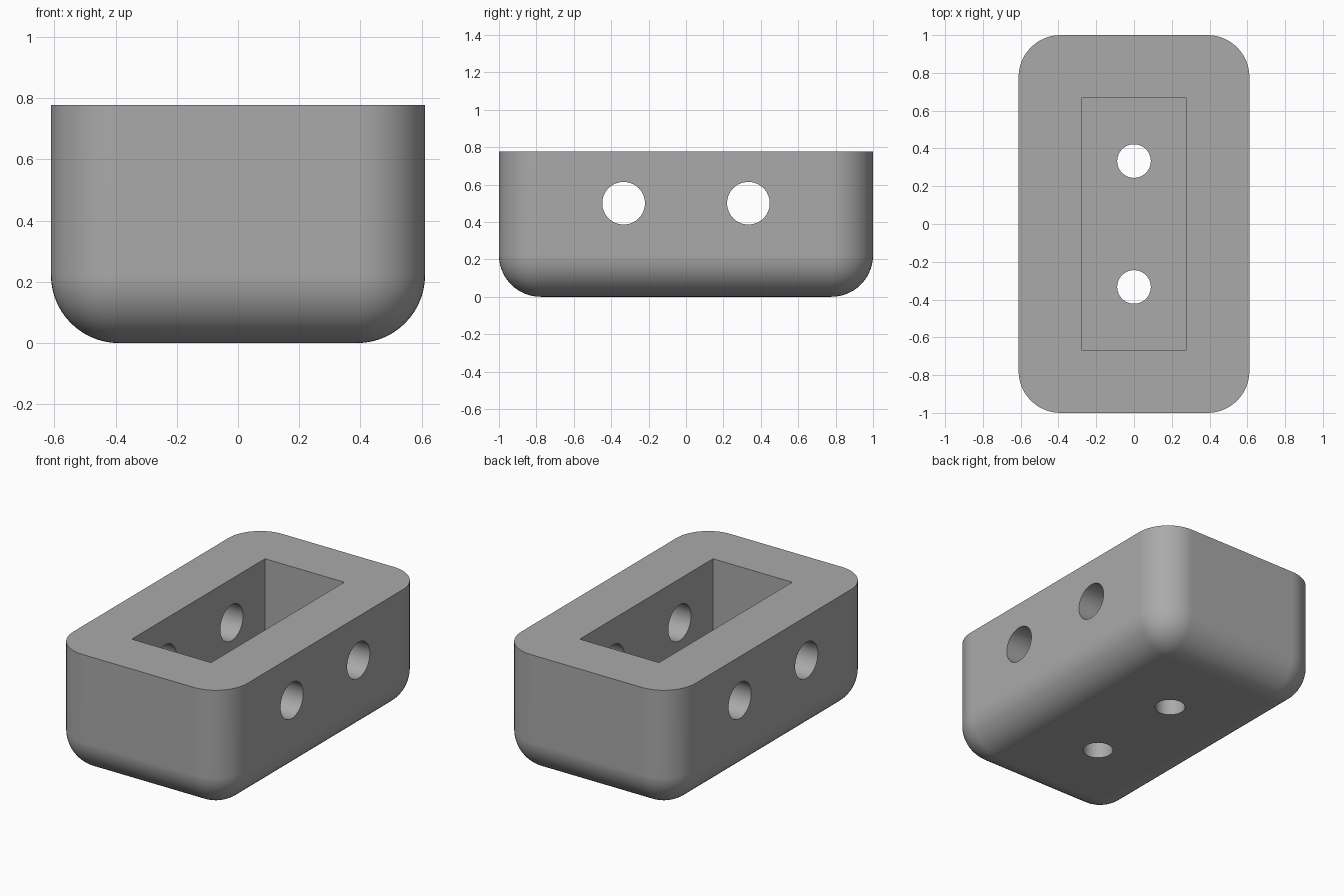
import bpy, bmesh
from math import radians
from mathutils import Matrix

if "Cube" in bpy.data.objects:
    bpy.data.objects.remove(bpy.data.objects["Cube"], do_unlink=True)

U = 1 / 18                      # design unit: the block is 36 units long
WIDTH, LENGTH, HEIGHT = 22 * U, 36 * U, 14 * U
FILLET, FLOOR = 4 * U, 4 * U

grey = bpy.data.materials.new("plain grey")
grey.use_nodes = True
colour = (0.4, 0.4, 0.4, 1)
grey.diffuse_color = colour
grey.node_tree.nodes["Principled BSDF"].inputs["Base Color"].default_value = colour


def make_object(name, bm):
    mesh = bpy.data.meshes.new(name)
    bm.to_mesh(mesh)
    bm.free()
    mesh.materials.append(grey)
    obj = bpy.data.objects.new(name, mesh)
    bpy.context.collection.objects.link(obj)
    return obj


def box(size, z_low):
    bm = bmesh.new()
    bmesh.ops.create_cube(bm, size=1)
    bmesh.ops.scale(bm, vec=size, verts=bm.verts)
    bmesh.ops.translate(bm, vec=(0, 0, z_low + size[2] / 2), verts=bm.verts)
    return bm


def cylinder(name, radius, depth, centre, turn):
    bm = bmesh.new()
    place = Matrix.Translation(centre) @ Matrix.Rotation(turn, 4, "Y")
    bmesh.ops.create_cone(bm, cap_ends=True, segments=64, radius1=radius,
                          radius2=radius, depth=depth, matrix=place)
    return make_object(name, bm)


# Block with rounded upright corners and rounded underside
bm = box((WIDTH, LENGTH, HEIGHT), 0)
edges = [e for e in bm.edges if min(v.co.z for v in e.verts) < 0.01]
bmesh.ops.bevel(bm, geom=edges, offset=FILLET, offset_type="OFFSET",
                segments=14, profile=0.5, affect="EDGES")
block = make_object("hollow_block", bm)

# Pocket, cross holes and floor holes
cutters = [make_object("pocket_cutter", box((10 * U, 24 * U, HEIGHT), FLOOR))]
for side, label in ((-1, "front"), (1, "back")):
    y = side * 6 * U
    cutters.append(cylinder(label + "_cross_hole", 2.05 * U, 2, (0, y, 9 * U), radians(90)))
    cutters.append(cylinder(label + "_floor_hole", 1.6 * U, 8 * U, (0, y, 2 * U), 0))

bpy.context.view_layer.objects.active = block
block.select_set(True)
for cutter in cutters:
    cutter.hide_render = True
    cut = block.modifiers.new(cutter.name, "BOOLEAN")
    cut.operation, cut.solver, cut.object = "DIFFERENCE", "EXACT", cutter
    bpy.ops.object.modifier_apply(modifier=cut.name)
    bpy.data.objects.remove(cutter, do_unlink=True)

# Smooth fillets and bores, crisp rims
bpy.ops.object.shade_smooth_by_angle(angle=radians(30))
normals = block.modifiers.new("flat_face_normals", "WEIGHTED_NORMAL")
normals.keep_sharp = True
